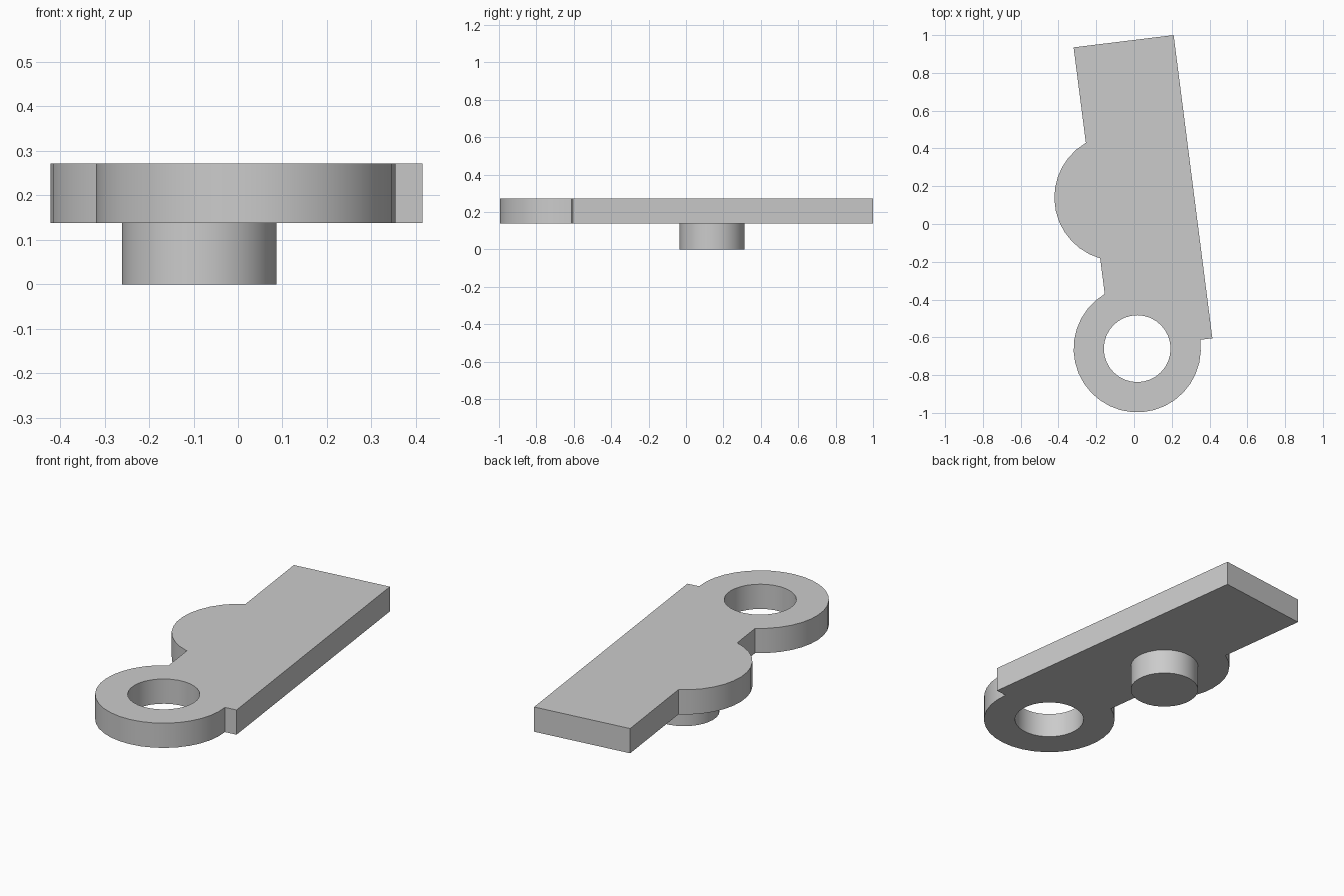
import bpy
import bmesh
from math import cos, sin, radians

default = bpy.data.objects.get("Cube")
if default:
    bpy.data.objects.remove(default, do_unlink=True)

PLATE_BOTTOM, PLATE_TOP = 0.138, 0.272
RING, RING_RADIUS, HOLE_RADIUS = (0.017, -0.66), 0.337, 0.177
LOBE, LOBE_RADIUS, PEG_RADIUS = (-0.087, 0.14), 0.335, 0.174

grey = bpy.data.materials.new("plain_grey")
grey.use_nodes = True
grey.diffuse_color = (0.6, 0.6, 0.6, 1)
grey.node_tree.nodes["Principled BSDF"].inputs["Base Color"].default_value = (0.6, 0.6, 0.6, 1)


def arc(centre, radius, start, end, steps):
    """Points along an arc, angles in degrees."""
    angles = [radians(start + (end - start) * i / steps) for i in range(steps + 1)]
    return [(centre[0] + radius * cos(a), centre[1] + radius * sin(a)) for a in angles]


def finish(obj):
    """Colour the part and smooth its round walls."""
    obj.data.materials.clear()
    obj.data.materials.append(grey)
    bpy.ops.object.select_all(action="DESELECT")
    obj.select_set(True)
    bpy.context.view_layer.objects.active = obj
    bpy.ops.object.shade_smooth_by_angle(angle=radians(30))


def extruded_profile(name, loops, bottom, top):
    """Solid plate from closed outlines; inner outlines become holes."""
    curve = bpy.data.curves.new(name, "CURVE")
    curve.dimensions = "2D"
    curve.fill_mode = "BOTH"
    curve.extrude = (top - bottom) / 2
    for loop in loops:
        spline = curve.splines.new("POLY")
        spline.points.add(len(loop) - 1)
        for point, (x, y) in zip(spline.points, loop):
            point.co = (x, y, 0, 1)
        spline.use_cyclic_u = True
    obj = bpy.data.objects.new(name, curve)
    bpy.context.collection.objects.link(obj)
    bpy.ops.object.select_all(action="DESELECT")
    obj.select_set(True)
    bpy.context.view_layer.objects.active = obj
    bpy.ops.object.convert(target="MESH")
    obj = bpy.context.object
    obj.name = name

    # Weld the caps to the walls
    bm = bmesh.new()
    bm.from_mesh(obj.data)
    bmesh.ops.remove_doubles(bm, verts=bm.verts, dist=0.0005)
    bmesh.ops.translate(bm, verts=bm.verts, vec=(0, 0, (top + bottom) / 2))
    bmesh.ops.recalc_face_normals(bm, faces=bm.faces)
    bm.to_mesh(obj.data)
    bm.free()
    finish(obj)
    return obj


# Slanted bar with a ring end and a side lobe
outline = [(0.21, 1.0), (0.415, -0.605)]
outline += arc(RING, RING_RADIUS, 8, -239.3, 24)
outline += arc(LOBE, LOBE_RADIUS, 254, 120.1, 13)
outline += [(-0.32, 0.935)]
hole = arc(RING, HOLE_RADIUS, 0, 360, 32)[:-1]
extruded_profile("lever_plate", [outline, hole], PLATE_BOTTOM, PLATE_TOP)

# Round peg under the lobe
bpy.ops.mesh.primitive_cylinder_add(vertices=32, radius=PEG_RADIUS, depth=PLATE_BOTTOM,
                                    location=(*LOBE, PLATE_BOTTOM / 2))
peg = bpy.context.object
peg.name = "pivot_peg"
finish(peg)
